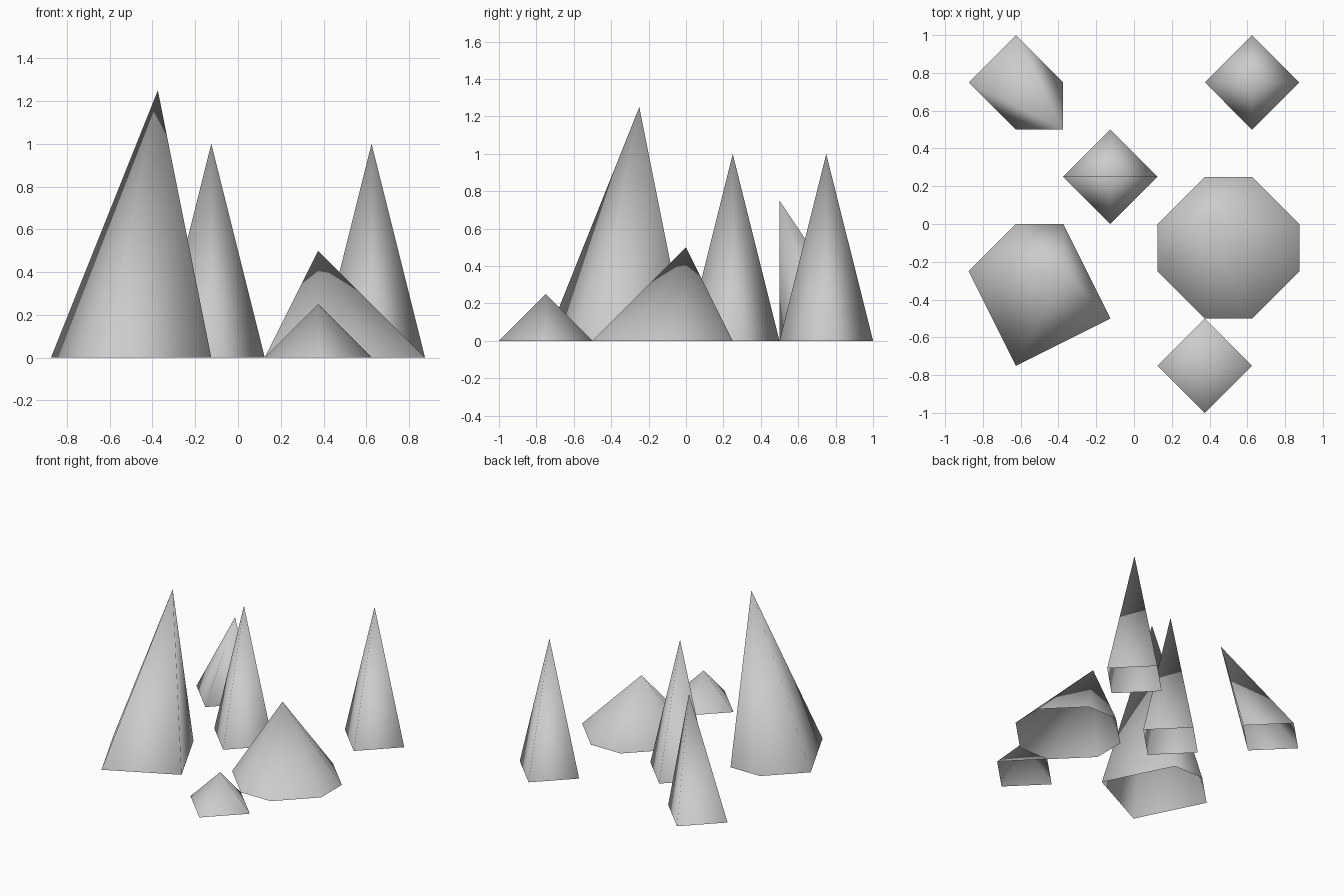
import bpy, bmesh

if "Cube" in bpy.data.objects:
    bpy.data.objects.remove(bpy.data.objects["Cube"])


def spike(name, base, apex):
    """Open-bottomed smooth cone from a counter-clockwise ground outline to an apex."""
    bm = bmesh.new()
    ring = [bm.verts.new((x, y, 0)) for x, y in base]
    tip = bm.verts.new(apex)
    for a, b in zip(ring, ring[1:] + ring[:1]):
        bm.faces.new((a, b, tip)).smooth = True
    mesh = bpy.data.meshes.new(name)
    bm.to_mesh(mesh)
    bm.free()
    obj = bpy.data.objects.new(name, mesh)
    bpy.context.collection.objects.link(obj)


def diamond(x, y, r=0.25):
    return [(x + r, y), (x, y + r), (x - r, y), (x, y - r)]


# Four-sided spikes: centre of base, then apex
for name, centre, apex in [
    ("back_right_spike", (0.625, 0.75), (0.625, 0.75, 1.0)),
    ("middle_spike", (-0.125, 0.25), (-0.125, 0.25, 1.0)),
    ("small_front_spike", (0.375, -0.75), (0.375, -0.75, 0.25)),
    ("leaning_back_spike", (-0.625, 0.75), (-0.375, 0.5, 0.75)),
]:
    spike(name, diamond(*centre), apex)

# Wide eight-sided mound
spike("wide_mound",
      [(0.375, -0.5), (0.625, -0.5), (0.875, -0.25), (0.875, 0),
       (0.625, 0.25), (0.375, 0.25), (0.125, 0), (0.125, -0.25)],
      (0.375, 0, 0.5))

# Tall five-sided spike
spike("tall_spike",
      [(-0.625, -0.75), (-0.125, -0.5), (-0.375, 0), (-0.625, 0), (-0.875, -0.25)],
      (-0.375, -0.25, 1.25))
